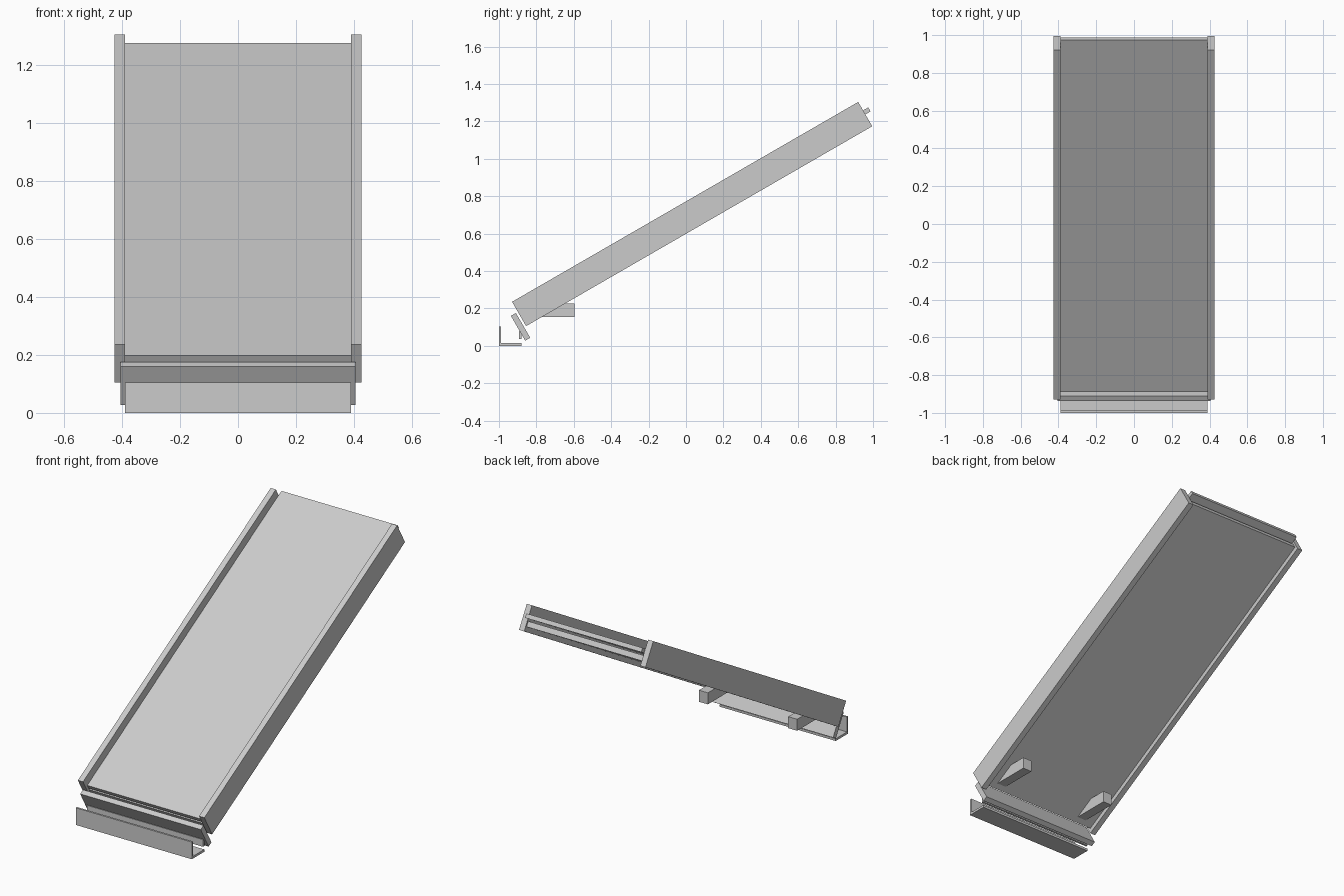
import bpy, bmesh, math

if "Cube" in bpy.data.objects:
    bpy.data.objects.remove(bpy.data.objects["Cube"])

gray = bpy.data.materials.new("light_gray")
gray.diffuse_color = (0.6, 0.6, 0.6, 1)
gray.use_nodes = True
gray.node_tree.nodes["Principled BSDF"].inputs["Base Color"].default_value = gray.diffuse_color

C, S = math.cos(math.radians(30)), math.sin(math.radians(30))
LENGTH = 2.137  # side rail length along the slope


def prism(name, profile, x0, x1):
    """Extrude a (y, z) profile from x0 to x1."""
    bm = bmesh.new()
    face = bm.faces.new([bm.verts.new((x0, y, z)) for y, z in profile])
    ext = bmesh.ops.extrude_face_region(bm, geom=[face])
    verts = [g for g in ext["geom"] if isinstance(g, bmesh.types.BMVert)]
    bmesh.ops.translate(bm, verts=verts, vec=(x1 - x0, 0, 0))
    bmesh.ops.recalc_face_normals(bm, faces=bm.faces)
    mesh = bpy.data.meshes.new(name)
    bm.to_mesh(mesh)
    bm.free()
    mesh.materials.append(gray)
    obj = bpy.data.objects.new(name, mesh)
    bpy.context.collection.objects.link(obj)


def slope(t, d):
    """Point at distance t up the slope and depth d below the rail top."""
    return (-0.93 + C * t + S * d, 0.235 + S * t - C * d)


def sloped_box(name, t0, t1, d0, d1, x0, x1):
    prism(name, [slope(t0, d0), slope(t1, d0), slope(t1, d1), slope(t0, d1)], x0, x1)


def flat_box(name, y0, y1, z0, z1, x0, x1):
    prism(name, [(y0, z0), (y1, z0), (y1, z1), (y0, z1)], x0, x1)


# Inclined bed: upper sheet with projecting lip, lower sheet beneath
sloped_box("bed_top", 0.016, LENGTH + 0.032, 0.052, 0.077, -0.39, 0.39)
sloped_box("bed_bottom", 0.016, LENGTH - 0.01, 0.09, 0.122, -0.39, 0.39)

# Cross plate at the foot of the slope
sloped_box("foot_plate", -0.043, -0.012, 0.062, 0.215, -0.405, 0.405)

# Collecting tray
flat_box("tray_floor", -1.0, -0.88, 0.0, 0.014, -0.39, 0.39)
flat_box("tray_front", -1.0, -0.988, 0.014, 0.104, -0.39, 0.39)
flat_box("tray_back", -0.893, -0.88, 0.035, 0.078, -0.39, 0.39)

# Mirrored side rails and support brackets
for side, s in (("left", -1), ("right", 1)):
    sloped_box(side + "_rail", 0, LENGTH, 0, 0.15, s * 0.39, s * 0.425)
    prism(side + "_bracket",
          [(-0.83, 0.155), (-0.595, 0.155), (-0.595, 0.225), (-0.709, 0.225)],
          s * 0.27, s * 0.33)
